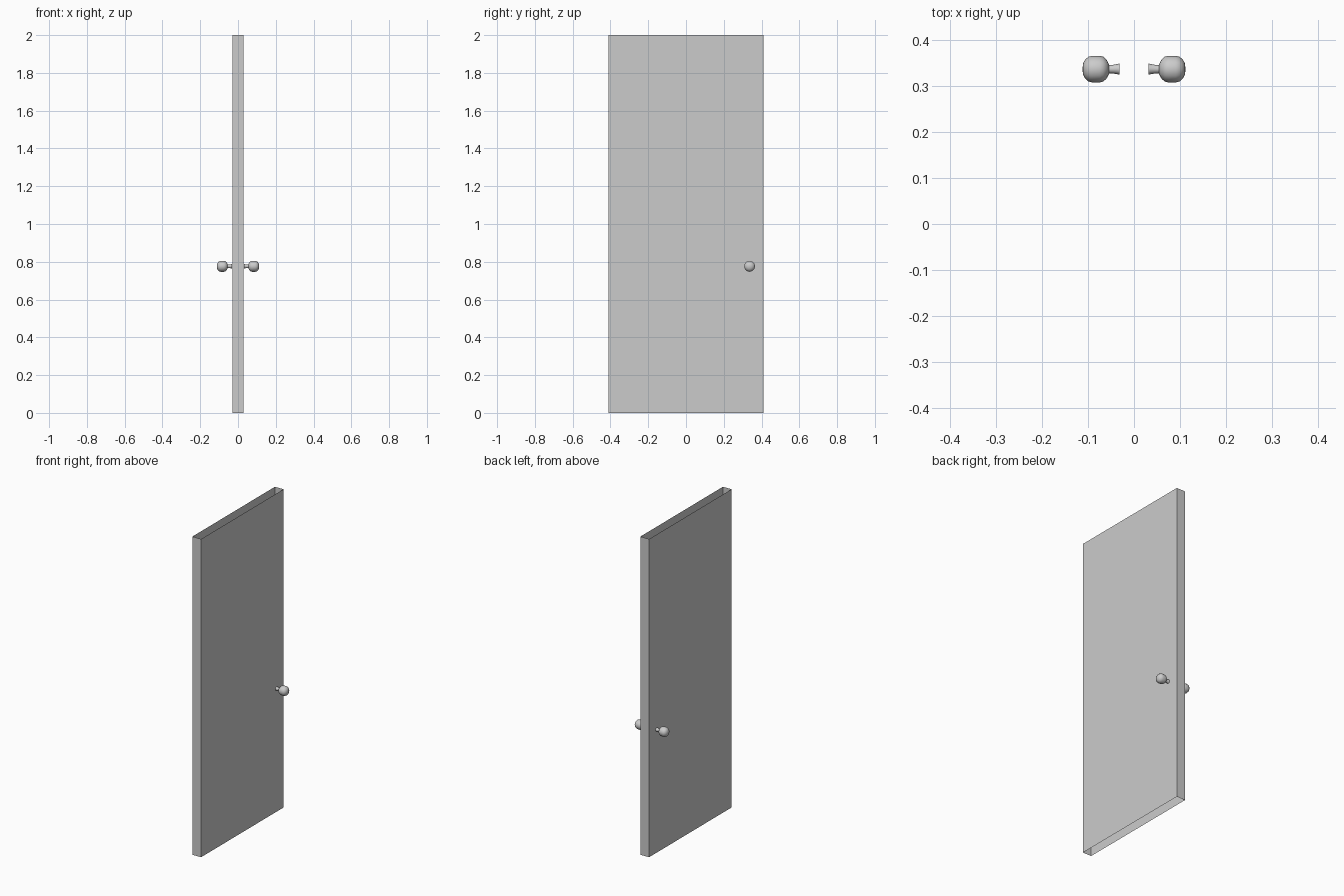
import bpy, bmesh, math

if "Cube" in bpy.data.objects:
    bpy.data.objects.remove(bpy.data.objects["Cube"])


def make_object(name, bm):
    bmesh.ops.recalc_face_normals(bm, faces=bm.faces[:])
    mesh = bpy.data.meshes.new(name)
    bm.to_mesh(mesh)
    bm.free()
    obj = bpy.data.objects.new(name, mesh)
    bpy.context.collection.objects.link(obj)
    return obj


# Door leaf: four sheet walls, open at top and bottom
bm = bmesh.new()
bmesh.ops.create_cube(bm, size=1)
caps = [f for f in bm.faces if abs(f.normal.z) > 0.9]
bmesh.ops.delete(bm, geom=caps, context='FACES_ONLY')
for v in bm.verts:
    v.co.x *= 0.06
    v.co.y *= 0.82
    v.co.z = (v.co.z + 0.5) * 2
make_object("door_leaf", bm)


# Lathe an (x, radius) profile around the knob axis
def lathe(name, profile, side, segments=12, y=0.337, z=0.776):
    bm = bmesh.new()
    rings = []
    for x, r in profile:
        if r == 0:
            rings.append([bm.verts.new((side * x, y, z))] * segments)
        else:
            rings.append([bm.verts.new((side * x,
                                        y + r * math.cos(math.tau * i / segments),
                                        z + r * math.sin(math.tau * i / segments)))
                          for i in range(segments)])
    for a, b in zip(rings, rings[1:]):
        for i in range(segments):
            j = (i + 1) % segments
            quad = list(dict.fromkeys((a[i], a[j], b[j], b[i])))
            bm.faces.new(quad)
    obj = make_object(name, bm)
    for o in bpy.context.selected_objects:
        o.select_set(False)
    obj.select_set(True)
    bpy.context.view_layer.objects.active = obj
    bpy.ops.object.shade_smooth_by_angle(angle=math.radians(40))


# Rounded knob and flared neck, one pair on each face of the door
knob = [(0.054, 0), (0.055, 0.012), (0.060, 0.021), (0.067, 0.027), (0.075, 0.029),
        (0.091, 0.029), (0.099, 0.027), (0.106, 0.021), (0.111, 0.012), (0.112, 0)]
neck = [(0.032, 0.012), (0.045, 0.0095), (0.057, 0.009)]
for label, side in (("right", 1), ("left", -1)):
    lathe("knob_" + label, knob, side)
    lathe("knob_neck_" + label, neck, side)
